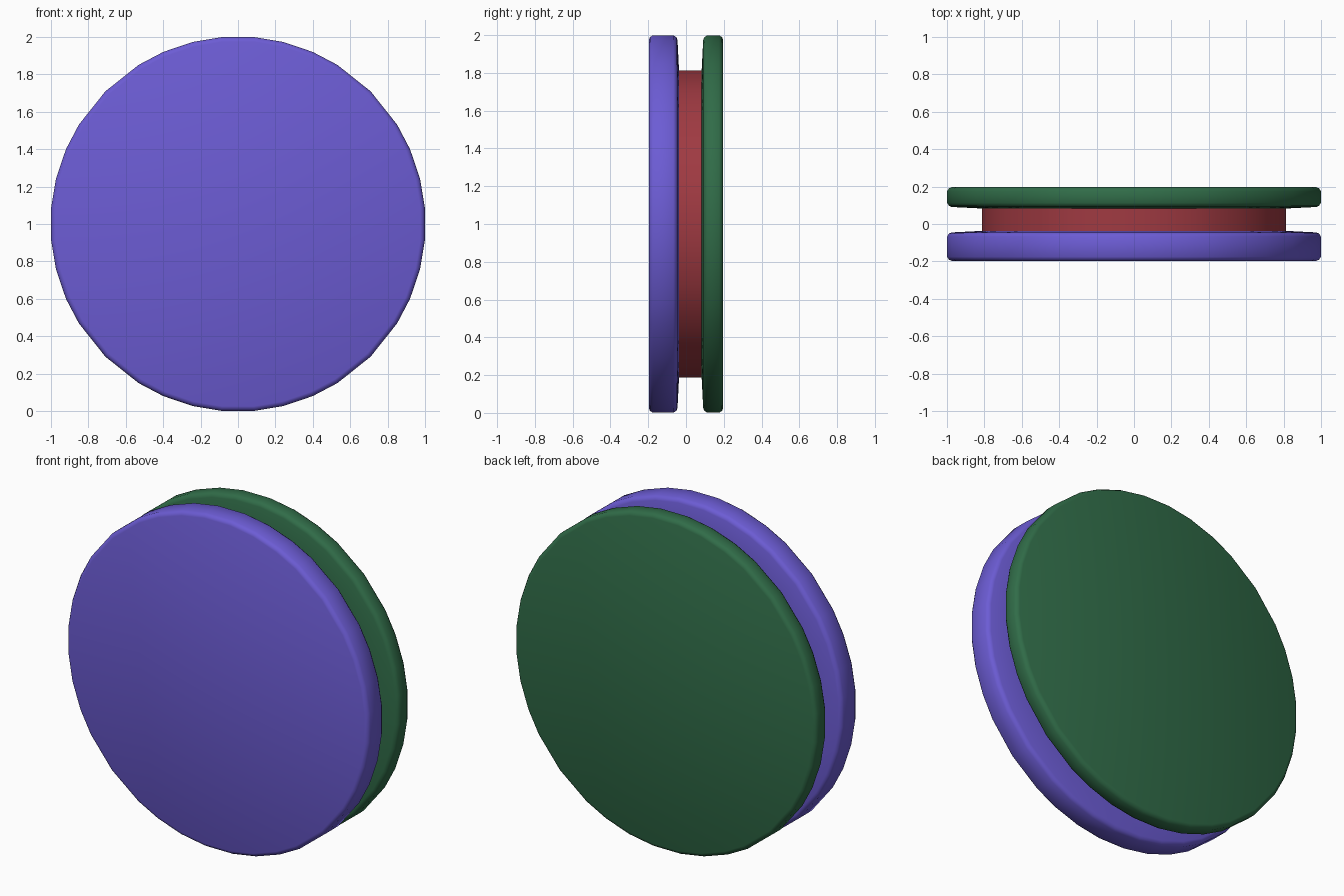
import bpy, bmesh, math

cube = bpy.data.objects.get("Cube")
if cube:
    bpy.data.objects.remove(cube)


def material(name, rgb):
    m = bpy.data.materials.new(name)
    m.use_nodes = True
    m.diffuse_color = (*rgb, 1)
    m.node_tree.nodes["Principled BSDF"].inputs["Base Color"].default_value = (*rgb, 1)
    return m


# Rim corners of one quarter turn, in degrees
QUARTER = [5, 14, 23.5, 32, 45, 58, 66.5, 76, 85]
ANGLES = [math.radians(a + 90 * q) for q in range(4) for a in QUARTER]


def turned(name, profile, mat):
    """Turn a (radius, y) profile around the horizontal axle and cap its ends."""
    bm = bmesh.new()
    rings = [[bm.verts.new((r * math.cos(a), y, 1 + r * math.sin(a))) for a in ANGLES]
             for r, y in profile]
    n = len(ANGLES)
    for lower, upper in zip(rings, rings[1:]):
        for i in range(n):
            j = (i + 1) % n
            bm.faces.new((lower[i], lower[j], upper[j], upper[i]))
    bm.faces.new(rings[0])
    bm.faces.new(rings[-1])
    bmesh.ops.recalc_face_normals(bm, faces=bm.faces)
    mesh = bpy.data.meshes.new(name)
    bm.to_mesh(mesh)
    bm.free()
    mesh.materials.append(mat)
    obj = bpy.data.objects.new(name, mesh)
    bpy.context.collection.objects.link(obj)
    bpy.ops.object.select_all(action="DESELECT")
    obj.select_set(True)
    bpy.context.view_layer.objects.active = obj
    bpy.ops.object.shade_smooth_by_angle(angle=math.radians(40))
    return obj


def disc(name, outer, inner, mat):
    """Thick disc with a rounded rim; the inner face swells a little to the hub."""
    s = 1 if inner > outer else -1
    rim = inner - s * 0.008
    turned(name, [(0.978, outer), (0.993, outer + s * 0.006), (1.003, outer + s * 0.022),
                  (1.003, rim - s * 0.022), (0.993, rim - s * 0.006), (0.978, rim),
                  (0.82, inner)], mat)


# Front and back discs
disc("front_disc", -0.197, -0.037, material("purple", (0.15, 0.107, 0.66)))
disc("back_disc", 0.197, 0.083, material("green", (0.03, 0.15, 0.065)))

# Hub joining the two discs
turned("hub", [(0.815, -0.05), (0.815, 0.095)], material("red", (0.35, 0.042, 0.054)))
